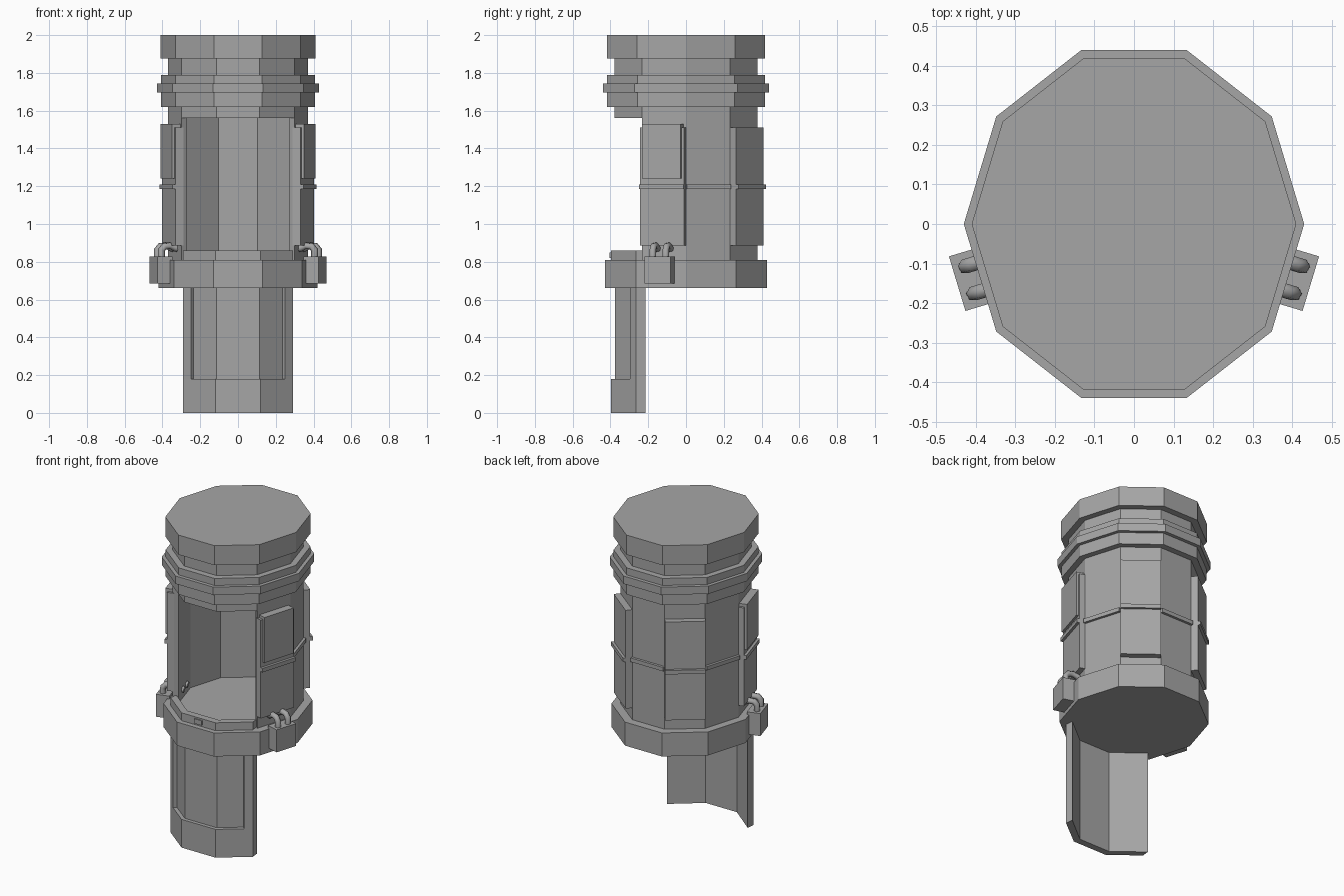
import bpy
import math
from mathutils import Vector

cube = bpy.data.objects.get("Cube")
if cube:
    bpy.data.objects.remove(cube, do_unlink=True)

grey = bpy.data.materials.new("plain grey")
grey.use_nodes = True
colour = (0.38, 0.38, 0.38, 1)
grey.diffuse_color = colour
grey.node_tree.nodes["Principled BSDF"].inputs["Base Color"].default_value = colour

DEPTH = 1.075   # the ten-sided plan is slightly deeper than wide
BODY = 0.37


def corner(radius, i):
    a = math.radians(36 * i)
    return Vector((radius * math.cos(a), radius * DEPTH * math.sin(a)))


def add_mesh(name, verts, faces):
    mesh = bpy.data.meshes.new(name)
    mesh.from_pydata(verts, [], faces)
    mesh.materials.append(grey)
    obj = bpy.data.objects.new(name, mesh)
    bpy.context.collection.objects.link(obj)
    return obj


def prism(name, outline, z0, z1):
    """Extrude a counter-clockwise plan outline between two heights."""
    n = len(outline)
    verts = [(p[0], p[1], z) for z in (z0, z1) for p in outline]
    faces = [tuple(reversed(range(n))), tuple(range(n, 2 * n))]
    faces += [(i, (i + 1) % n, n + (i + 1) % n, n + i) for i in range(n)]
    return add_mesh(name, verts, faces)


def side_frame(i):
    """Two corners, tangent and outward normal of one side of the body."""
    a, b = corner(BODY, i), corner(BODY, i + 1)
    t = (b - a).normalized()
    return a, b, t, Vector((t.y, -t.x))


def side_plate(name, i, z0, z1, out, trim=0.0, inner=-0.01):
    """Plate standing out from one side of the body."""
    a, b, t, n = side_frame(i)
    a, b = a + t * trim, b - t * trim
    return prism(name, [a + n * inner, a + n * out, b + n * out, b + n * inner], z0, z1)


# Stacked rings: name, radius, bottom, top
for name, radius, z0, z1 in (
        ("base_ring", 0.42, 0.66, 0.81),
        ("upper_collar", BODY, 1.56, 1.62),
        ("lower_band", 0.408, 1.62, 1.695),
        ("wide_band", 0.43, 1.695, 1.745),
        ("upper_band", 0.408, 1.745, 1.79),
        ("neck", BODY, 1.79, 1.875),
        ("top_cap", 0.41, 1.875, 2.0)):
    prism(name, [corner(radius, i) for i in range(10)], z0, z1)

# Hollow body wall, open across the three front sides
wall = [corner(BODY, i) for i in range(-1, 7)]
wall += [corner(0.335, i) for i in range(6, -2, -1)]
prism("body_wall", wall, 0.81, 1.56)

# Raised panels and the thin belt that steps over them
raised = {-1: 0.033, 5: 0.033, 1: 0.04, 3: 0.04}
for i in range(-1, 6):
    if i in raised:
        side_plate("raised_panel", i, 0.885, 1.512, raised[i])
    side_plate("belt", i, 1.185, 1.21, raised.get(i, 0) + 0.016)
for i in (-1, 5):
    side_plate("side_hatch", i, 1.24, 1.53, 0.048, trim=0.015)


# Lowered door: curved shell with a recessed outer panel
def mirrored(half):
    return [(-x, y) for x, y in reversed(half)] + half


door_inner = [(0.285, -0.215), (0.11, -0.355)]
door_back = door_inner + [(-x, y) for x, y in reversed(door_inner)]
door_full = mirrored([(0.12, -0.398), (0.29, -0.265)]) + door_back
door_recess = mirrored([(0.113, -0.375), (0.235, -0.279),
                        (0.25, -0.297), (0.29, -0.265)]) + door_back
prism("door_bottom", door_full, 0.0, 0.18)
prism("door_panel", door_recess, 0.18, 0.81)
prism("door_top", door_full, 0.81, 0.86)
prism("door_latch", [(-0.027, -0.405), (0.027, -0.405),
                     (0.027, -0.39), (-0.027, -0.39)], 0.82, 0.85)

# Connector boxes with two hoses on each side
for i in (-1, 5):
    a, b, t, n = side_frame(i)
    mid = (a + b) / 2
    w = t * 0.072
    near, far = mid + n * 0.035, mid + n * 0.117
    prism("connector_box", [near - w, far - w, far + w, near + w], 0.685, 0.828)
    for offset in (-0.036, 0.036):
        curve = bpy.data.curves.new("hose", "CURVE")
        curve.dimensions = "3D"
        curve.bevel_depth = 0.019
        curve.bevel_resolution = 1
        curve.use_fill_caps = True
        path = ((0.085, 0.82), (0.085, 0.862), (0.068, 0.882),
                (0.035, 0.885), (0.01, 0.872), (-0.045, 0.865))
        spline = curve.splines.new("POLY")
        spline.points.add(len(path) - 1)
        for point, (out, z) in zip(spline.points, path):
            p = mid + n * out + t * offset
            point.co = (p.x, p.y, z, 1)
        curve.materials.append(grey)
        hose = bpy.data.objects.new("hose", curve)
        bpy.context.collection.objects.link(hose)
